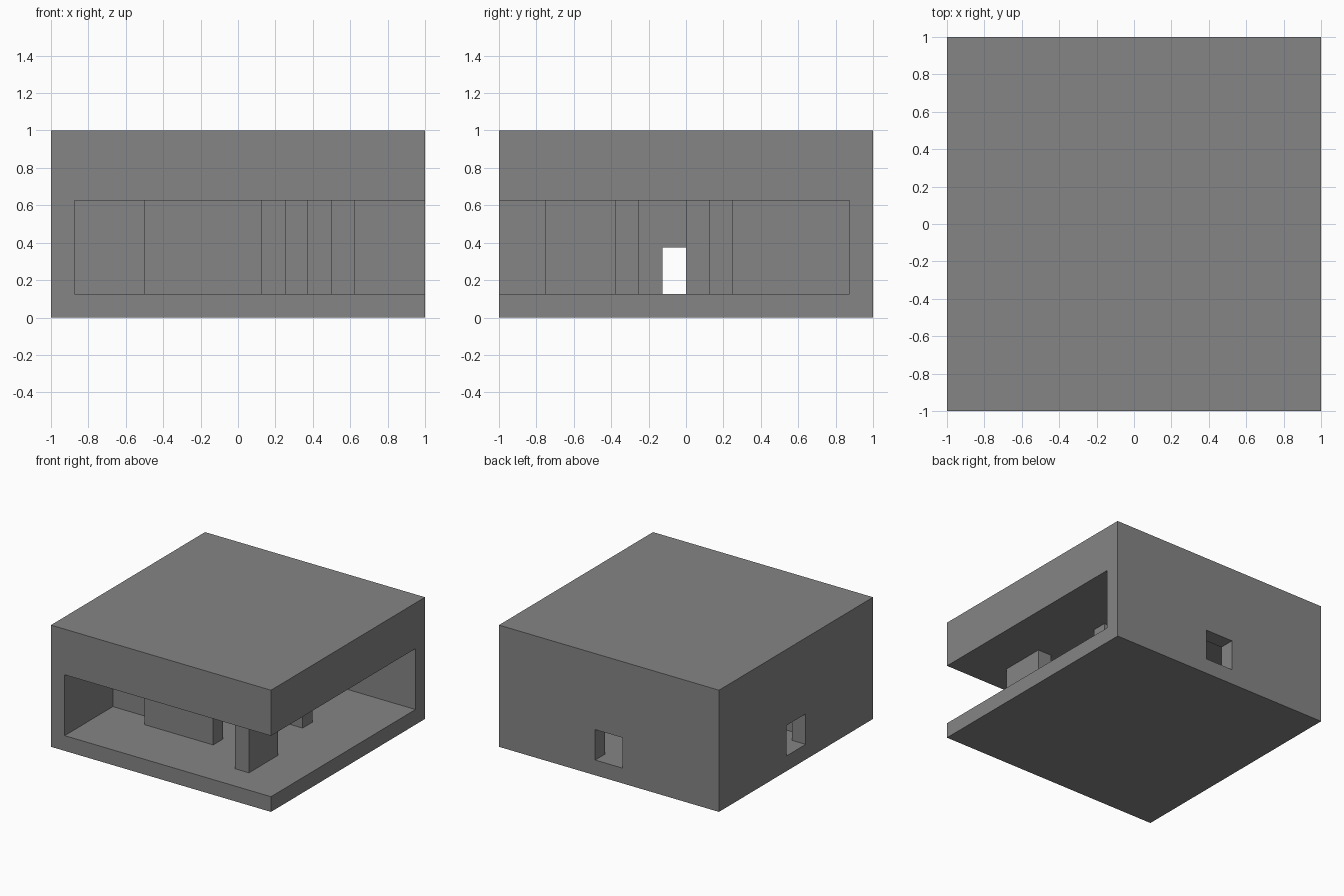
import bpy

U = 0.125  # one grid module

if "Cube" in bpy.data.objects:
    bpy.data.objects.remove(bpy.data.objects["Cube"], do_unlink=True)

concrete = bpy.data.materials.new("concrete_grey")
concrete.use_nodes = True
colour = (0.235, 0.235, 0.235, 1)
concrete.diffuse_color = colour
concrete.node_tree.nodes["Principled BSDF"].inputs["Base Color"].default_value = colour


def box(name, x, y, z):
    """Box spanning the given (low, high) module ranges."""
    spans = (x, y, z)
    bpy.ops.mesh.primitive_cube_add(size=1, location=[U * (a + b) / 2 for a, b in spans])
    obj = bpy.context.object
    obj.name = obj.data.name = name
    obj.scale = [U * (b - a) for a, b in spans]
    bpy.ops.object.transform_apply(location=False, rotation=False, scale=True)
    obj.data.materials.append(concrete)
    return obj


def cut(target, cutter):
    """Subtract the cutter, then delete it."""
    cutter.hide_render = True
    mod = target.modifiers.new("cut", "BOOLEAN")
    mod.operation = "DIFFERENCE"
    mod.solver = "EXACT"
    mod.object = cutter
    bpy.context.view_layer.objects.active = target
    bpy.ops.object.modifier_apply(modifier=mod.name)
    bpy.data.objects.remove(cutter, do_unlink=True)


# Solid shell, hollowed by a room open at the front and right
shell = box("building_shell", (-8, 8), (-8, 8), (0, 8))
cut(shell, box("room_cutter", (-7, 9), (-9, 7), (1, 5)))

# Small doorways in the back wall and the side wall
cut(shell, box("back_door_cutter", (-1, 1), (6, 9), (1, 3)))
cut(shell, box("side_door_cutter", (-9, -6), (-1, 1), (1, 3)))

# Floor-to-ceiling partitions and pillars inside the room
storey = (1, 5)
for name, x, y in (
    ("front_pillar", (4, 5), (-6, -3)),
    ("wide_partition", (-4, 1), (-4, -3)),
    ("side_partition", (-7, -4), (-3, -2)),
    ("inner_pillar", (2, 3), (0, 1)),
    ("rear_pillar", (3, 4), (1, 2)),
):
    box(name, x, y, storey)
